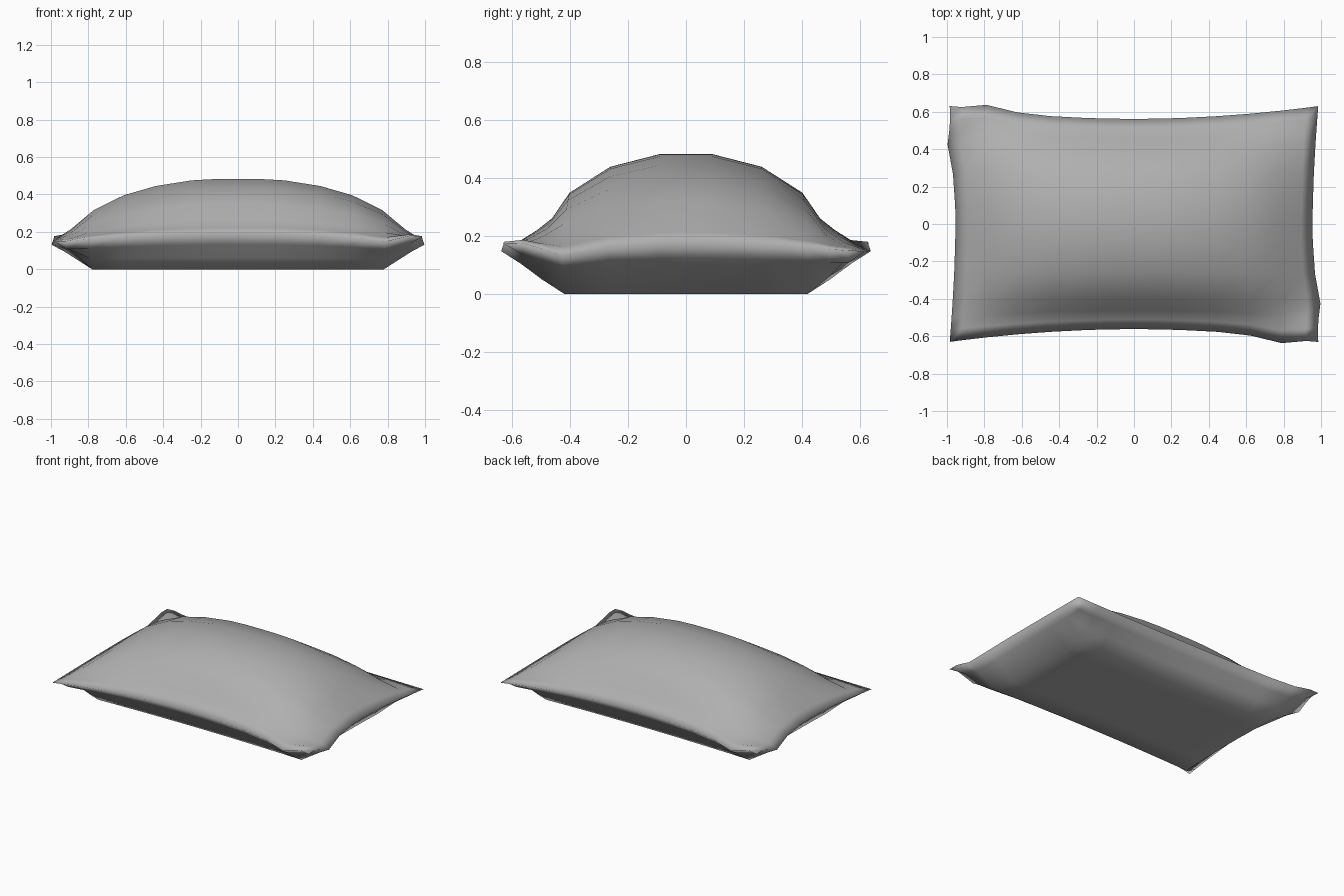
import bpy, bmesh, math

if "Cube" in bpy.data.objects:
    bpy.data.objects.remove(bpy.data.objects["Cube"])

# Half profiles of the upper side: (distance from centre, height)
LONG = [(0, .483), (.13, .482), (.25, .475), (.44, .445), (.61, .396), (.77, .317), (.895, .213), (.955, .175)]
SHORT = [(0, .484), (.09, .484), (.26, .44), (.40, .35), (.46, .262), (.51, .222), (.56, .19)]
# Half profiles of the lower side: (distance from centre, share of seam height)
LONG_LOW = [(0, 0), (.25, 0), (.5, 0), (.775, 0), (.86, .5), (.92, .82), (.955, 1)]
SHORT_LOW = [(0, 0), (.2, 0), (.415, 0), (.475, .42), (.52, .75), (.56, 1)]
# Folds in two opposite corners: (x, y, dx, dy, dz)
FOLDS = [(.97, -.40, .028, 0, -.035), (.76, -.605, 0, -.033, -.02),
         (.98, -.63, 0, 0, .02), (.915, -.56, 0, 0, .025)]


def both_sides(profile):
    return [(-d, h) for d, h in profile[:0:-1]] + profile


def seam(u, v):
    return .145 + .03 * (1 - v * v) + .045 * (1 - u * u)


def place(u, v, z):
    x = .955 * u + .03 * v * v * u * abs(u)
    y = .562 * v + .068 * u * u * v * v * v
    if z > 0:
        ox = oy = oz = 0
        for px, py, dx, dy, dz in FOLDS:
            for s in (1, -1):
                w = math.exp(-((x - s * px) ** 2 + (y - s * py) ** 2) / .012)
                ox, oy, oz = ox + s * dx * w, oy + s * dy * w, oz + dz * w
        x, y, z = x + ox, y + oy, z + oz
    return x, y, max(z, 0)


def top_z(x, hx, y, hy):
    u, v = x / .955, y / .56
    g = max(0, hy - seam(0, v)) / (.484 - seam(0, 0))
    return seam(u, v) + max(0, hx - seam(u, 0)) * g


def low_z(x, tx, y, ty):
    return seam(x / .955, y / .56) * max(tx, ty)


def panel(bm, long_side, short_side, height, flip):
    rows = [[bm.verts.new(place(x / .955, y / .56, height(x, a, y, b)))
             for x, a in both_sides(long_side)] for y, b in both_sides(short_side)]
    for r, s in zip(rows, rows[1:]):
        for i in range(len(r) - 1):
            f = [r[i], r[i + 1], s[i + 1], s[i]]
            bm.faces.new(f[::-1] if flip else f)


def merged_stops(a, b):
    """Give both panels the same stops so that the seam welds shut."""
    def value(p, d):
        for (d0, h0), (d1, h1) in zip(p, p[1:]):
            if d <= d1:
                return h0 + (h1 - h0) * (d - d0) / (d1 - d0)
        return p[-1][1]
    return [(d, value(b, d)) for d, _ in a]


# Pillow: upper and lower panels welded along the seam
bm = bmesh.new()
panel(bm, LONG, SHORT, top_z, False)
panel(bm, merged_stops(LONG, LONG_LOW), merged_stops(SHORT, SHORT_LOW), low_z, True)
bmesh.ops.remove_doubles(bm, verts=bm.verts, dist=.0005)
mesh = bpy.data.meshes.new("pillow")
bm.to_mesh(mesh)
bm.free()
pillow = bpy.data.objects.new("pillow", mesh)
bpy.context.collection.objects.link(pillow)
bpy.context.view_layer.objects.active = pillow
pillow.select_set(True)
bpy.ops.object.shade_smooth()

# Dark grey cloth
cloth = bpy.data.materials.new("cloth")
cloth.diffuse_color = (.43, .43, .43, 1)
cloth.use_nodes = True
cloth.node_tree.nodes["Principled BSDF"].inputs["Base Color"].default_value = cloth.diffuse_color
mesh.materials.append(cloth)
